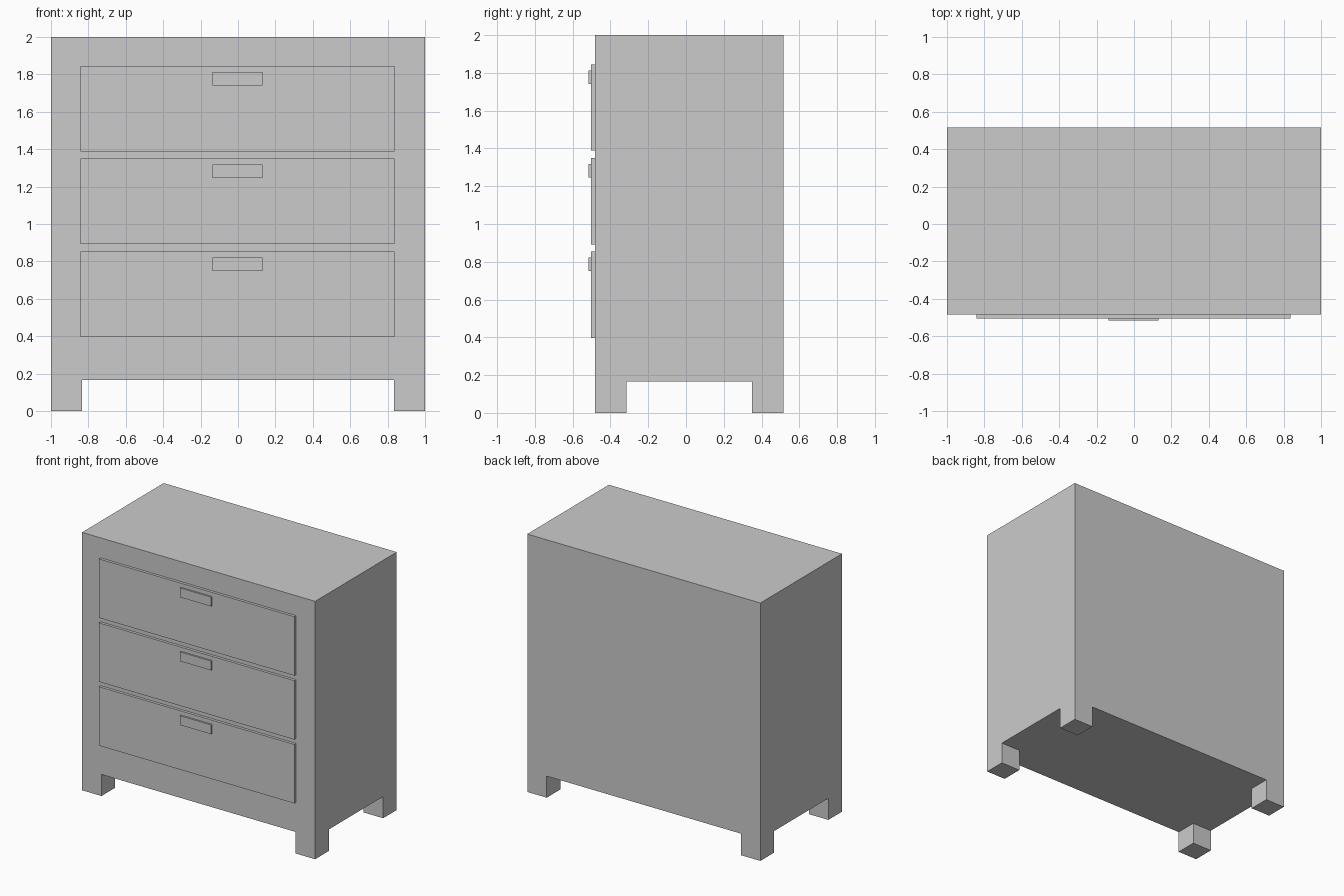
import bpy, bmesh
from mathutils import Matrix, Vector

if "Cube" in bpy.data.objects:
    bpy.data.objects.remove(bpy.data.objects["Cube"])

LEG = 0.167                       # leg width, depth and height
FRONT, BACK = -0.483, 0.517       # cabinet depth range


def add_box(bm, lo, hi):
    lo, hi = Vector(lo), Vector(hi)
    m = Matrix.Translation((lo + hi) / 2) @ Matrix.Diagonal((*(hi - lo), 1))
    bmesh.ops.create_cube(bm, size=1, matrix=m)


def finish(bm, name):
    bmesh.ops.recalc_face_normals(bm, faces=bm.faces[:])
    mesh = bpy.data.meshes.new(name)
    bm.to_mesh(mesh)
    bm.free()
    obj = bpy.data.objects.new(name, mesh)
    bpy.context.collection.objects.link(obj)
    return obj


def box(name, lo, hi):
    bm = bmesh.new()
    add_box(bm, lo, hi)
    return finish(bm, name)


# Cabinet body, with the four legs extruded from its underside
bm = bmesh.new()
add_box(bm, (-1, FRONT, LEG), (1, BACK, 2))
cuts = [((x, 0, 0), (1, 0, 0)) for x in (LEG - 1, 1 - LEG)]
cuts += [((0, y, 0), (0, 1, 0)) for y in (FRONT + LEG, BACK - LEG)]
for co, no in cuts:
    bmesh.ops.bisect_plane(bm, geom=bm.verts[:] + bm.edges[:] + bm.faces[:],
                           plane_co=co, plane_no=no)
bm.normal_update()
mid = (FRONT + BACK) / 2
corners = []
for f in bm.faces:
    c = f.calc_center_median()
    if (f.normal.z < -0.9 and abs(c.x) > 1 - LEG
            and abs(c.y - mid) > (BACK - FRONT) / 2 - LEG):
        corners.append(f)
for f in bmesh.ops.extrude_discrete_faces(bm, faces=corners)["faces"]:
    bmesh.ops.translate(bm, verts=f.verts[:], vec=(0, 0, -LEG))
bmesh.ops.remove_doubles(bm, verts=bm.verts[:], dist=1e-4)
bmesh.ops.dissolve_limit(bm, angle_limit=0.01, verts=bm.verts[:], edges=bm.edges[:])
finish(bm, "cabinet_body")

# Three drawer fronts, each with a flat handle
for label, top in (("top", 1.845), ("middle", 1.349), ("bottom", 0.854)):
    box(label + "_drawer", (-0.841, FRONT, top - 0.457), (0.836, -0.504, top))
    box(label + "_handle", (-0.137, -0.504, top - 0.104), (0.131, -0.517, top - 0.032))
